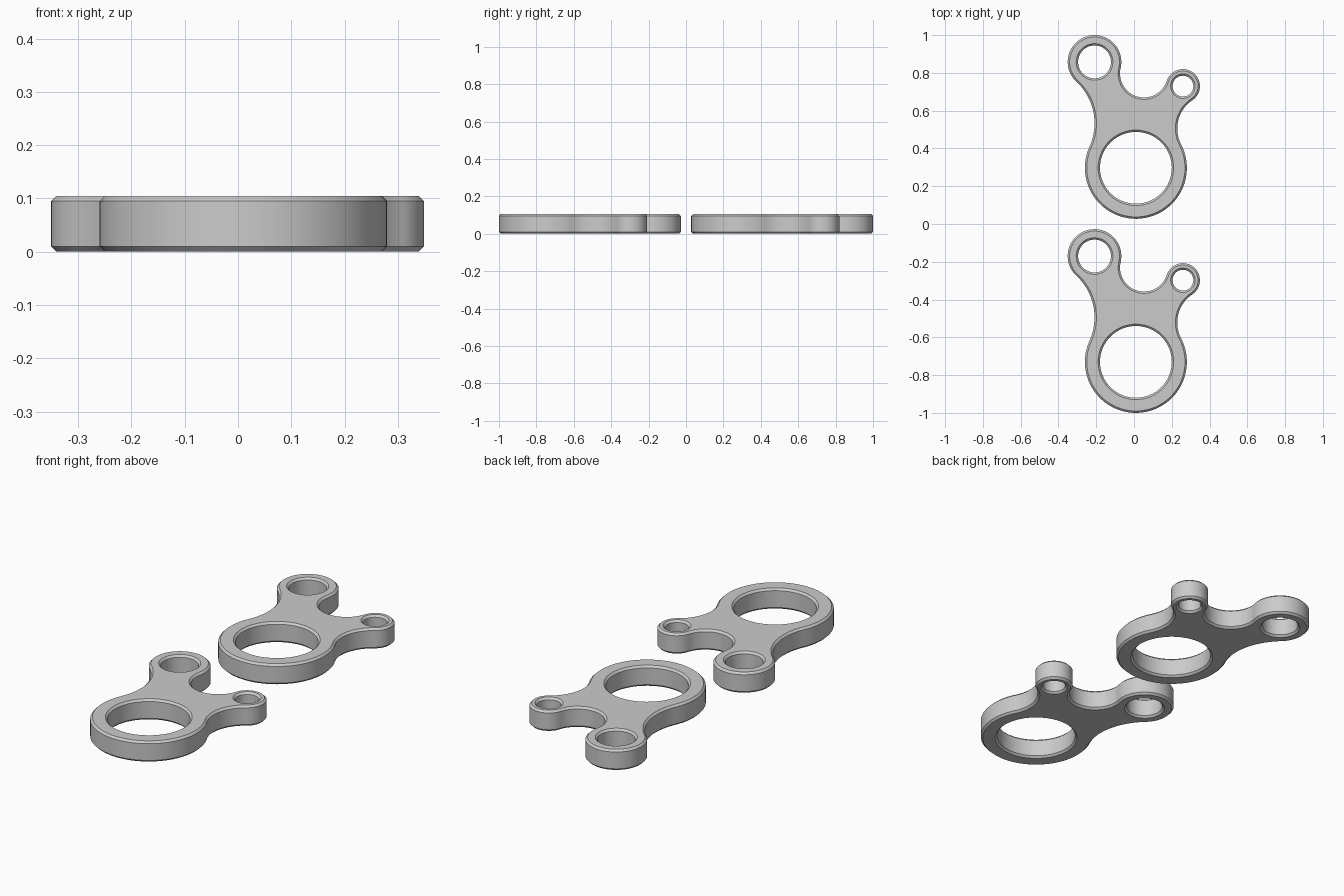
import bpy
import bmesh
import math
from mathutils import Vector

if "Cube" in bpy.data.objects:
    bpy.data.objects.remove(bpy.data.objects["Cube"])

THICK, CHAMFER = 0.105, 0.01
TAU = 2 * math.pi

# Rings, counter-clockwise: centre, outer radius, hole radius
RINGS = [(Vector((0.010, 0.2975)), 0.270, 0.190),
         (Vector((0.259, 0.730)), 0.090, 0.055),
         (Vector((-0.209, 0.858)), 0.142, 0.087)]
# Concave blend radius between each ring and the next one
BLENDS = [0.18, 0.1268, 0.30]

metal = bpy.data.materials.new("grey metal")
metal.diffuse_color = (0.6, 0.6, 0.6, 1)
metal.use_nodes = True
metal.node_tree.nodes["Principled BSDF"].inputs["Base Color"].default_value = metal.diffuse_color


def angle(a, b):
    return math.atan2(b.y - a.y, b.x - a.x)


def blend_centre(i):
    """Centre of the circle touching ring i and the next ring, on the outer side."""
    c1, r1, _ = RINGS[i]
    c2, r2, _ = RINGS[(i + 1) % 3]
    d = (c2 - c1).length
    p, q = r1 + BLENDS[i], r2 + BLENDS[i]
    along = (d * d + p * p - q * q) / (2 * d)
    side = math.sqrt(max(0, p * p - along * along))
    u = (c2 - c1) / d
    return c1 + u * along + Vector((u.y, -u.x)) * side


def arc(centre, radius, start, sweep, n):
    return [(centre.x + radius * math.cos(start + sweep * k / n),
             centre.y + radius * math.sin(start + sweep * k / n)) for k in range(n)]


def outline(inset):
    """Outer contour: convex ring arcs joined by tangent concave arcs."""
    centres = [blend_centre(i) for i in range(3)]
    pts = []
    for i, (c, r, _) in enumerate(RINGS):
        a0, a1 = angle(c, centres[i - 1]), angle(c, centres[i])
        pts += arc(c, r - inset, a0, (a1 - a0) % TAU, 48)
        f, nxt = centres[i], RINGS[(i + 1) % 3][0]
        b0, b1 = angle(f, c), angle(f, nxt)
        pts += arc(f, BLENDS[i] + inset, b0, -((b0 - b1) % TAU), 28)
    return pts


def hole(ring, inset):
    return arc(ring[0], ring[2] + inset, 0, TAU, 64)


def make_plate(name, y_shift):
    bm = bmesh.new()
    contours = [outline] + [lambda s, r=r: hole(r, s) for r in RINGS]
    levels = [(CHAMFER, 0), (0, CHAMFER), (0, THICK - CHAMFER), (CHAMFER, THICK)]
    caps = ([], [])
    # Chamfered walls of the outside and of the three holes
    for contour in contours:
        loops = [[bm.verts.new((x, y + y_shift, z)) for x, y in contour(s)]
                 for s, z in levels]
        n = len(loops[0])
        for lo, hi in zip(loops, loops[1:]):
            for k in range(n):
                m = (k + 1) % n
                bm.faces.new((lo[k], lo[m], hi[m], hi[k]))
        for cap, loop in zip(caps, (loops[0], loops[-1])):
            cap += [bm.edges.get((loop[k], loop[(k + 1) % n])) for k in range(n)]
    # Flat bottom and top with the holes left open
    for cap, z in zip(caps, (-1, 1)):
        bmesh.ops.triangle_fill(bm, use_beauty=True, use_dissolve=False,
                                edges=cap, normal=(0, 0, z))
    bmesh.ops.recalc_face_normals(bm, faces=bm.faces)
    mesh = bpy.data.meshes.new(name)
    bm.to_mesh(mesh)
    bm.free()
    mesh.materials.append(metal)
    ob = bpy.data.objects.new(name, mesh)
    bpy.context.collection.objects.link(ob)
    bpy.ops.object.select_all(action='DESELECT')
    ob.select_set(True)
    bpy.context.view_layer.objects.active = ob
    bpy.ops.object.shade_smooth_by_angle(angle=math.radians(30))


make_plate("back_plate", 0)
make_plate("front_plate", -1.0275)
